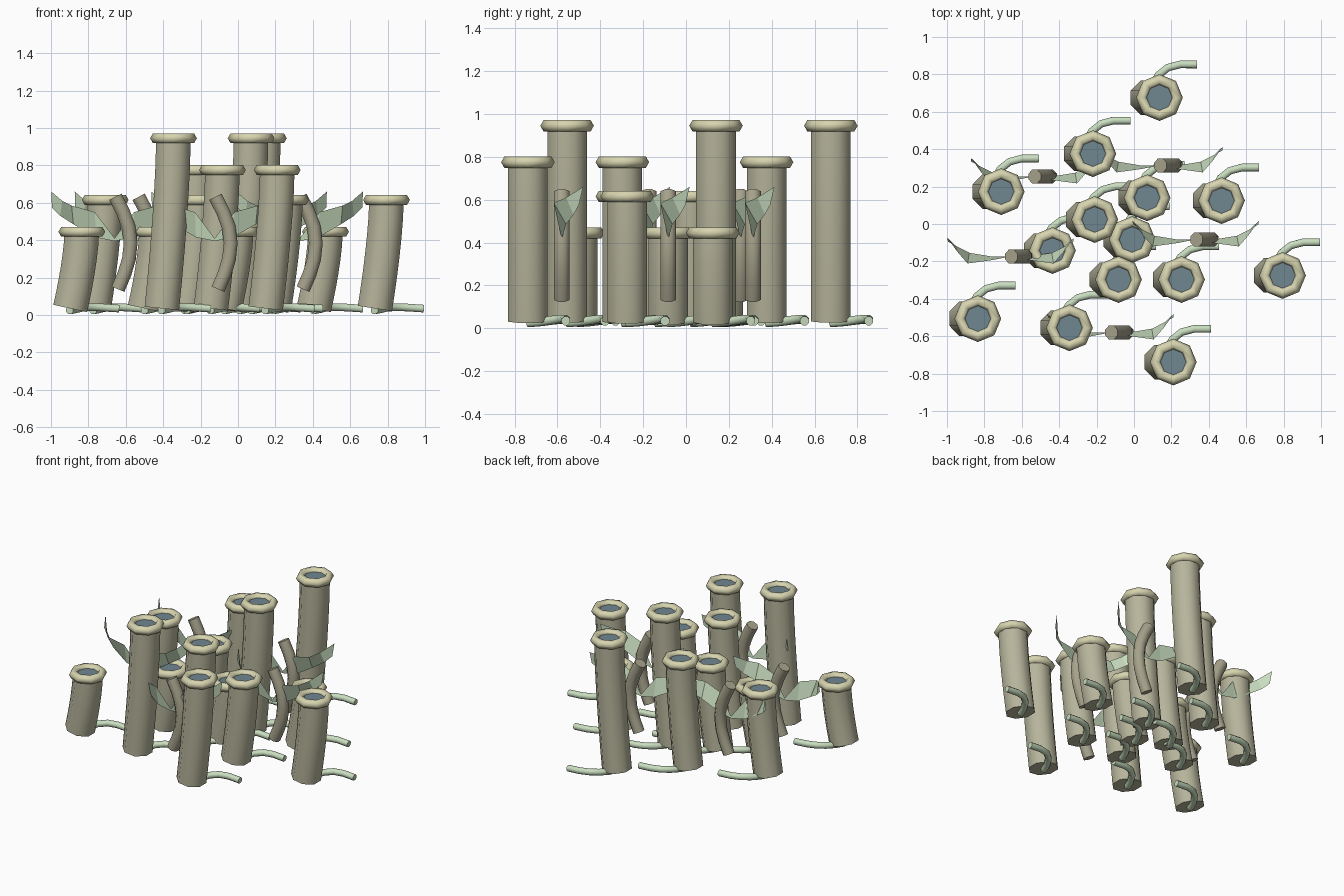
import bpy, bmesh, math
from mathutils import Vector

if "Cube" in bpy.data.objects:
    bpy.data.objects.remove(bpy.data.objects["Cube"])


def material(name, rgb):
    m = bpy.data.materials.new(name)
    m.diffuse_color = (*rgb, 1)
    m.use_nodes = True
    m.node_tree.nodes["Principled BSDF"].inputs["Base Color"].default_value = m.diffuse_color
    return m


BARK = material("tube_khaki", (0.47, 0.46, 0.33))
RIM = material("rim_straw", (0.68, 0.66, 0.43))
DARK = material("mouth_slate", (0.16, 0.24, 0.28))
STEM = material("stem_brown", (0.38, 0.36, 0.26))
LEAF = material("leaf_green", (0.58, 0.72, 0.52))


def to_mesh(bm, name, mat):
    bmesh.ops.recalc_face_normals(bm, faces=bm.faces)
    me = bpy.data.meshes.new(name)
    bm.to_mesh(me)
    bm.free()
    me.materials.append(mat)
    return me


def sweep(name, path, radius, sides, mat, side=Vector((0, 1, 0)), phase=0.5):
    """Capped round tube following a list of points."""
    bm = bmesh.new()
    pts = [Vector(p) for p in path]
    rings = []
    for i, p in enumerate(pts):
        t = (pts[min(i + 1, len(pts) - 1)] - pts[max(i - 1, 0)]).normalized()
        v = (side - t * side.dot(t)).normalized()
        u = v.cross(t)
        ring = []
        for k in range(sides):
            a = math.tau * (k + phase) / sides
            ring.append(bm.verts.new(p + radius * (math.cos(a) * u + math.sin(a) * v)))
        rings.append(ring)
    for a, b in zip(rings, rings[1:]):
        for k in range(sides):
            j = (k + 1) % sides
            bm.faces.new((a[k], a[j], b[j], b[k]))
    bm.faces.new(rings[0])
    bm.faces.new(rings[-1])
    return to_mesh(bm, name, mat)


def torus(name, major, minor, n, m, mat):
    bm = bmesh.new()
    g = []
    for i in range(n):
        a = math.tau * i / n
        g.append([])
        for j in range(m):
            b = math.tau * j / m
            r = major + minor * math.cos(b)
            g[i].append(bm.verts.new((r * math.cos(a), r * math.sin(a), minor * math.sin(b))))
    for i in range(n):
        for j in range(m):
            i2, j2 = (i + 1) % n, (j + 1) % m
            bm.faces.new((g[i][j], g[i2][j], g[i2][j2], g[i][j2]))
    return to_mesh(bm, name, mat)


def leaf_pair(name):
    """Two twisted blades, mirrored in x; each row is low edge / high edge."""
    rows = [((0, 0, .395), (0, 0, .41)),
            ((.1, 0, .415), (.105, -.02, .55)),
            ((.22, .02, .485), (.23, -.037, .585)),
            ((.29, .055, .53), (.28, .02, .61)),
            ((.335, .08, .575), (.338, .1, .66))]
    bm = bmesh.new()
    for s in (-1, 1):
        vs = [[bm.verts.new((s * p[0], p[1], p[2])) for p in r] for r in rows]
        for a, b in zip(vs, vs[1:]):
            bm.faces.new((a[0], b[0], b[1], a[1]))
    return to_mesh(bm, name, LEAF)


def place(name, mesh, loc):
    ob = bpy.data.objects.new(name, mesh)
    ob.location = loc
    bpy.context.collection.objects.link(ob)
    return ob


# Shared part meshes
def tube_path(h):
    return [(-.062 * (1 - t) ** 1.5, 0, .035 + (h - .035) * t)
            for t in (i / 6 for i in range(7))]


heights = [.445, .615, .775, .945]
tubes = [sweep("tube", tube_path(h), .1, 8, BARK) for h in heights]
rim = torus("rim", .095, .03, 8, 6, RIM)
bm = bmesh.new()
bmesh.ops.create_circle(bm, cap_ends=True, segments=8, radius=.09)
mouth = to_mesh(bm, "mouth", DARK)
tendril = sweep("tendril", [(-.065, 0, .025), (-.04, .06, .03), (-.005, .12, .038),
                            (.045, .16, .042), (.11, .177, .04), (.2, .177, .034)],
                .022, 8, LEAF, Vector((0, 0, 1)))
stem = sweep("stem", [(.018, 0, .138), (.053, 0, .22), (.077, 0, .3), (.086, 0, .385),
                      (.075, 0, .47), (.046, 0, .55), (.004, 0, .632)], .04, 8, STEM)
leaves = leaf_pair("leaf_pair")

# Tube cluster: x, y, height step
cluster = [(.136, .676, 3), (-.22, .376, 2), (-.71, .173, 1), (.07, .14, 3), (.468, .125, 0),
           (-.21, .024, 1), (-.01, -.083, 0), (-.436, -.142, 0), (-.083, -.297, 2),
           (.254, -.297, 1), (.794, -.275, 1), (-.835, -.506, 0), (-.345, -.555, 3),
           (.21, -.738, 2)]
for x, y, k in cluster:
    place("tube", tubes[k], (x, y, 0))
    place("rim", rim, (x, y, heights[k]))
    place("mouth", mouth, (x, y, heights[k] + .006))
    place("tendril", tendril, (x, y, 0))

# Leafy stems between the tubes
for x, y in [(-.535, .254), (.137, .313), (.33, -.083), (-.66, -.174), (-.125, -.58)]:
    place("stem", stem, (x, y, 0))
    place("leaf_pair", leaves, (x, y, 0))

# Smooth the round parts, keep cap edges sharp
for me in tubes + [tendril, stem, rim]:
    me.shade_smooth()
    me.set_sharp_from_angle(angle=math.radians(62))
